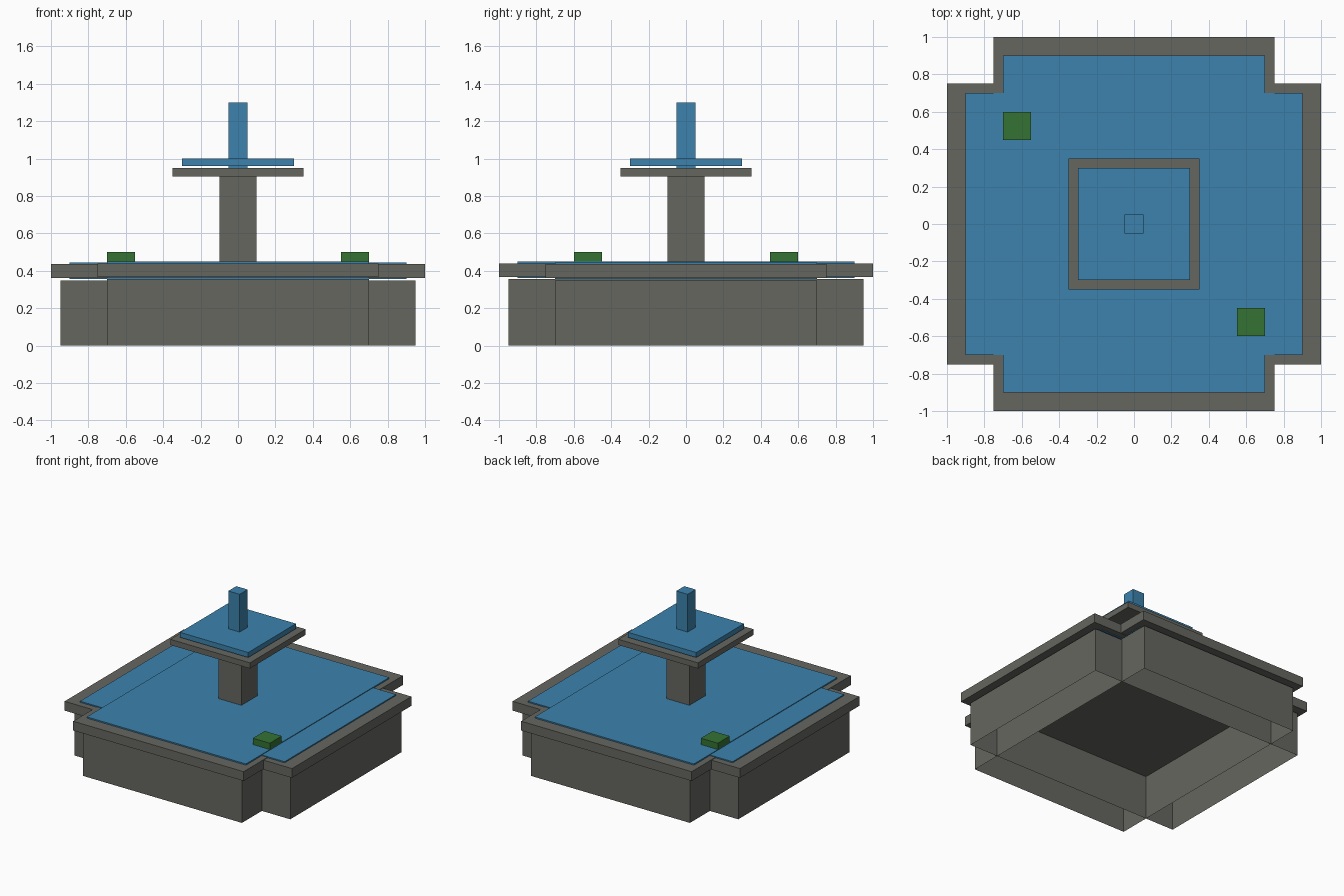
import bpy
import bmesh
from mathutils import Matrix, Vector

if "Cube" in bpy.data.objects:
    bpy.data.objects.remove(bpy.data.objects["Cube"])


def material(name, color):
    m = bpy.data.materials.new(name)
    m.diffuse_color = (*color, 1.0)
    m.use_nodes = True
    m.node_tree.nodes["Principled BSDF"].inputs["Base Color"].default_value = m.diffuse_color
    return m


stone = material("grey stone", (0.133, 0.133, 0.117))
water = material("blue water", (0.045, 0.223, 0.413))
leaf = material("green leaf", (0.034, 0.168, 0.034))


def box(name, half_x, half_y, z0, z1, mat, x=0.0, y=0.0, open_bottom=False):
    """Flat-faced box between two heights, optionally without its underside."""
    bm = bmesh.new()
    bmesh.ops.create_cube(bm, size=1.0)
    size = Vector((2 * half_x, 2 * half_y, z1 - z0))
    bmesh.ops.transform(
        bm, verts=bm.verts,
        matrix=Matrix.Translation((x, y, (z0 + z1) / 2)) @ Matrix.Diagonal(size).to_4x4())
    if open_bottom:
        bm.normal_update()
        under = [f for f in bm.faces if f.normal.z < -0.9]
        bmesh.ops.delete(bm, geom=under, context='FACES')
    mesh = bpy.data.meshes.new(name)
    bm.to_mesh(mesh)
    bm.free()
    mesh.materials.append(mat)
    obj = bpy.data.objects.new(name, mesh)
    bpy.context.collection.objects.link(obj)
    return obj


def crossed(name, long, short, z0, z1, mat, lift, **kw):
    """Two boxes crossing at right angles, the second slightly higher."""
    box(name + "_wide", long, short, z0, z1, mat, **kw)
    low = z0 + lift if z0 > 0 else z0
    box(name + "_deep", short, long, low, z1 + lift, mat, **kw)


# Hollow basin, rim and water, all cross-shaped
crossed("basin", 0.95, 0.70, 0.0, 0.348, stone, 0.008, open_bottom=True)
crossed("rim", 1.00, 0.75, 0.362, 0.436, stone, 0.004)
crossed("pool_water", 0.90, 0.70, 0.357, 0.445, water, 0.005)

# Central column with upper bowl and jet
box("column", 0.10, 0.10, 0.44, 0.91, stone)
box("upper_bowl", 0.35, 0.35, 0.905, 0.95, stone)
box("upper_water", 0.30, 0.30, 0.96, 1.00, water)
box("water_jet", 0.05, 0.05, 0.945, 1.30, water)

# Floating leaves at opposite corners
for side, label in ((1, "right"), (-1, "left")):
    box("leaf_" + label, 0.075, 0.075, 0.45, 0.50, leaf,
        x=0.625 * side, y=-0.525 * side)
